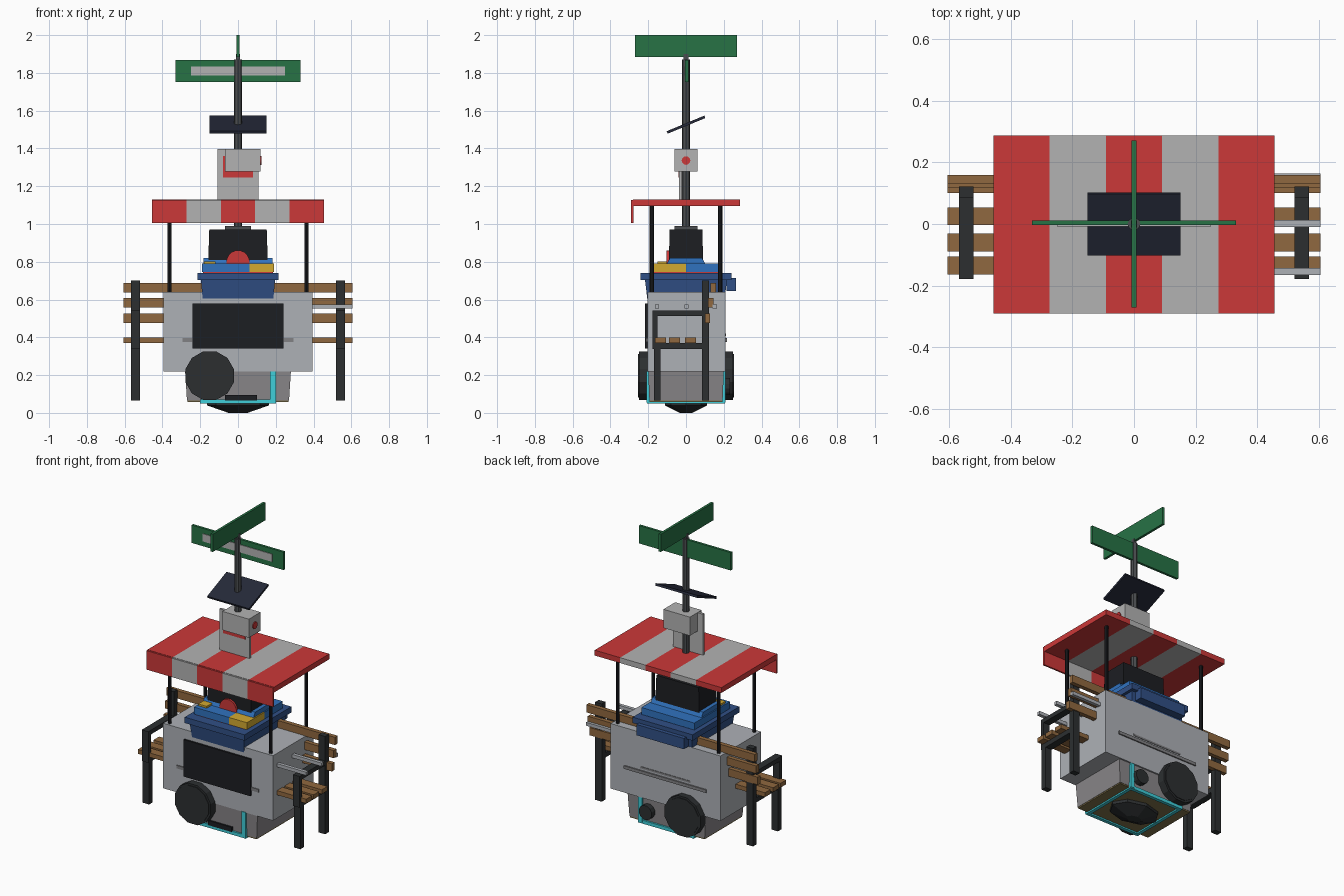
import bpy, bmesh, math
from mathutils import Vector

COL = {
    "red": (0.60, 0.04, 0.04), "green": (0.02, 0.17, 0.06), "dark": (0.025, 0.028, 0.03),
    "black": (0.012, 0.013, 0.016), "pole": (0.07, 0.075, 0.08), "solar": (0.018, 0.022, 0.04),
    "steel": (0.42, 0.44, 0.47), "wood": (0.28, 0.14, 0.05), "navy": (0.03, 0.08, 0.24),
    "blue": (0.03, 0.17, 0.52), "yellow": (0.65, 0.40, 0.03), "cyan": (0.05, 0.62, 0.70),
    "hull": (0.25, 0.24, 0.25), "olive": (0.22, 0.17, 0.07), "slot": (0.22, 0.22, 0.23),
    "white": (0.45, 0.45, 0.45),
}
MATS = {}


def mat(name):
    if name not in MATS:
        m = bpy.data.materials.new(name)
        m.diffuse_color = (*COL[name], 1)
        MATS[name] = m
    return MATS[name]


def finish(name, bm, colour):
    me = bpy.data.meshes.new(name)
    bmesh.ops.recalc_face_normals(bm, faces=bm.faces)
    bm.to_mesh(me)
    bm.free()
    ob = bpy.data.objects.new(name, me)
    bpy.context.collection.objects.link(ob)
    me.materials.append(mat(colour))
    return ob


def box(name, x, y, z, colour, taper=(1, 1)):
    """Box from min/max ranges; taper scales the bottom face."""
    cx, cy = sum(x) / 2, sum(y) / 2
    bm = bmesh.new()
    bmesh.ops.create_cube(bm, size=1)
    for v in bm.verts:
        low = v.co.z < 0
        sx, sy = taper if low else (1, 1)
        v.co = Vector((cx + v.co.x * (x[1] - x[0]) * sx,
                       cy + v.co.y * (y[1] - y[0]) * sy,
                       z[0] if low else z[1]))
    return finish(name, bm, colour)


def cyl(name, centre, r, depth, colour, axis="z", sides=12, r2=None):
    bm = bmesh.new()
    bmesh.ops.create_cone(bm, cap_ends=True, segments=sides, radius1=r,
                          radius2=r if r2 is None else r2, depth=depth)
    ob = finish(name, bm, colour)
    ob.location = centre
    if axis == "y":
        ob.rotation_euler = (math.pi / 2, math.pi / sides, 0)
    elif axis == "x":
        ob.rotation_euler = (0, math.pi / 2, 0)
    return ob


# Mast with crossed street signs
cyl("mast", (0, 0, 1.42), 0.021, 0.9, "pole", sides=8)
box("cross_sign", (-0.33, 0.33), (-0.004, 0.012), (1.752, 1.868), "green")
box("cross_sign_plate", (-0.25, 0.25), (-0.008, 0), (1.785, 1.835), "white")
box("side_sign", (-0.008, 0.008), (-0.27, 0.27), (1.885, 2.0), "green")
box("sign_clamp", (-0.01, 0.01), (-0.012, 0.012), (1.86, 1.9), "pole")

# Tilted solar panel
panel = box("solar_panel", (-0.15, 0.15), (-0.108, 0.108), (-0.007, 0.007), "solar")
panel.location.z = 1.526
panel.rotation_euler.x = math.radians(22.5)

# Meter box and notice board on the mast
box("meter_box", (-0.07, 0.12), (-0.06, 0.06), (1.277, 1.398), "white")
cyl("meter_button", (0.121, 0, 1.336), 0.023, 0.008, "red", axis="x")
box("notice_board", (-0.108, 0.108), (-0.036, -0.02), (1.13, 1.396), "white")
box("notice_band", (-0.08, 0.08), (-0.04, -0.034), (1.247, 1.36), "red")

# Striped awning with front valance and four posts
w = 0.91 / 5
for i in range(5):
    xs = (-0.455 + i * w, -0.455 + (i + 1) * w)
    c = "white" if i % 2 else "red"
    box("awning_stripe", xs, (-0.28, 0.287), (1.095, 1.13), c)
    box("valance_stripe", xs, (-0.29, -0.279), (1.005, 1.128), c)
for sx in (-1, 1):
    for sy in (-1, 1):
        cyl("awning_post", (sx * 0.363, sy * 0.181, 0.865), 0.011, 0.47, "black", sides=8)

# Cart body, front screen, vent ledges
box("cart_body", (-0.395, 0.395), (-0.205, 0.21), (0.218, 0.64), "steel")
box("front_screen", (-0.24, 0.24), (-0.217, -0.2), (0.34, 0.58), "black")
for y in ((-0.211, -0.2), (0.2, 0.218)):
    box("vent_ledge", (-0.295, 0.295), y, (0.376, 0.396), "slot")
box("vent_lip", (-0.18, 0.18), (0.2, 0.213), (0.408, 0.42), "slot")

# Display pegs on the right end
for y in (-0.154, 0.002, 0.152):
    box("display_peg", (0.39, 0.605), (y - 0.011, y + 0.011), (0.552, 0.574), "steel")

# Lower hull and its floor
box("lower_hull", (-0.28, 0.28), (-0.2, 0.2), (0.066, 0.22), "hull", taper=(0.965, 0.97))
box("hull_floor", (-0.268, 0.268), (-0.192, 0.192), (0.058, 0.067), "olive")
box("front_step", (-0.07, 0.1), (-0.207, -0.15), (0.066, 0.096), "black")

# Wheels
for sy in (-1, 1):
    cyl("wheel", (-0.15, sy * 0.225, 0.197), 0.133, 0.05, "dark", axis="y")
    cyl("wheel_face", (-0.15, sy * 0.232, 0.197), 0.12, 0.044, "dark", axis="y")
cyl("rear_small_wheel", (0.13, 0.215, 0.14), 0.047, 0.036, "dark", axis="y")

# Cyan pipe frame under the hull
for s in (-1, 1):
    box("pipe_long", (-0.2, 0.2), (s * 0.195 - 0.011, s * 0.195 + 0.011), (0.049, 0.071), "cyan")
    box("pipe_short", (s * 0.189 - 0.011, s * 0.189 + 0.011), (-0.2, 0.2), (0.049, 0.071), "cyan")
    box("pipe_riser", (0.17, 0.2), (s * 0.198 - 0.011, s * 0.198 + 0.011), (0.055, 0.22), "cyan")

# Shallow cone foot
foot = cyl("cone_foot", (0, 0, 0.02), 0.05, 0.04, "dark", sides=8, r2=0.165)
foot.scale.y = 0.68
collar = cyl("foot_collar", (0, 0, 0.05), 0.165, 0.022, "dark", sides=8)
collar.scale.y = 0.68

# Bin sunk in the counter
box("bin_body", (-0.197, 0.197), (-0.218, 0.218), (0.5, 0.71), "navy", taper=(0.9, 0.88))
box("bin_rim", (-0.215, 0.215), (-0.24, 0.24), (0.703, 0.741), "navy")
box("bin_handle", (-0.17, 0.17), (0.215, 0.265), (0.645, 0.715), "navy")

# Stacked boards on the bin
box("board_base", (-0.185, 0.185), (-0.175, 0.175), (0.74, 0.758), "red")
box("board_blue", (-0.19, 0.06), (-0.18, 0.186), (0.745, 0.79), "blue")
box("board_yellow", (0.06, 0.19), (-0.18, 0.0), (0.745, 0.79), "yellow")
box("board_blue_rear", (0.06, 0.19), (0.0, 0.186), (0.745, 0.79), "blue")
box("board_corner", (-0.18, -0.12), (-0.15, -0.06), (0.785, 0.802), "yellow")
box("board_cap", (-0.182, 0.182), (-0.085, 0.085), (0.788, 0.82), "blue", taper=(1, 1.2))

# Black case with red dial
box("case", (-0.152, 0.152), (-0.087, 0.087), (0.79, 0.972), "black", taper=(1.04, 1.04))
box("case_cap", (-0.07, 0.07), (-0.06, 0.06), (0.97, 0.99), "pole")
cyl("red_dial", (0, -0.095, 0.80), 0.061, 0.016, "red", axis="y", sides=16)

# Long bench running through the cart
for y in (-0.135, -0.06, 0.025):
    box("seat_slat", (-0.605, 0.605), (y - 0.029, y + 0.029), (0.37, 0.398), "wood")
for y, z in ((0.114, 0.502), (0.131, 0.582), (0.145, 0.662)):
    box("back_slat", (-0.605, 0.605), (y - 0.014, y + 0.014), (z - 0.025, z + 0.025), "wood")
for s in (-1, 1):
    xs = sorted((s * 0.52, s * 0.567))
    box("front_leg", xs, (-0.17, -0.134), (0.065, 0.345), "dark")
    box("rear_leg", xs, (0.085, 0.122), (0.065, 0.70), "dark")
    box("seat_rail", xs, (-0.178, 0.122), (0.338, 0.369), "dark")
    box("arm_post", xs, (-0.178, -0.152), (0.36, 0.525), "dark")
    box("armrest", xs, (-0.178, 0.1), (0.513, 0.541), "dark")
